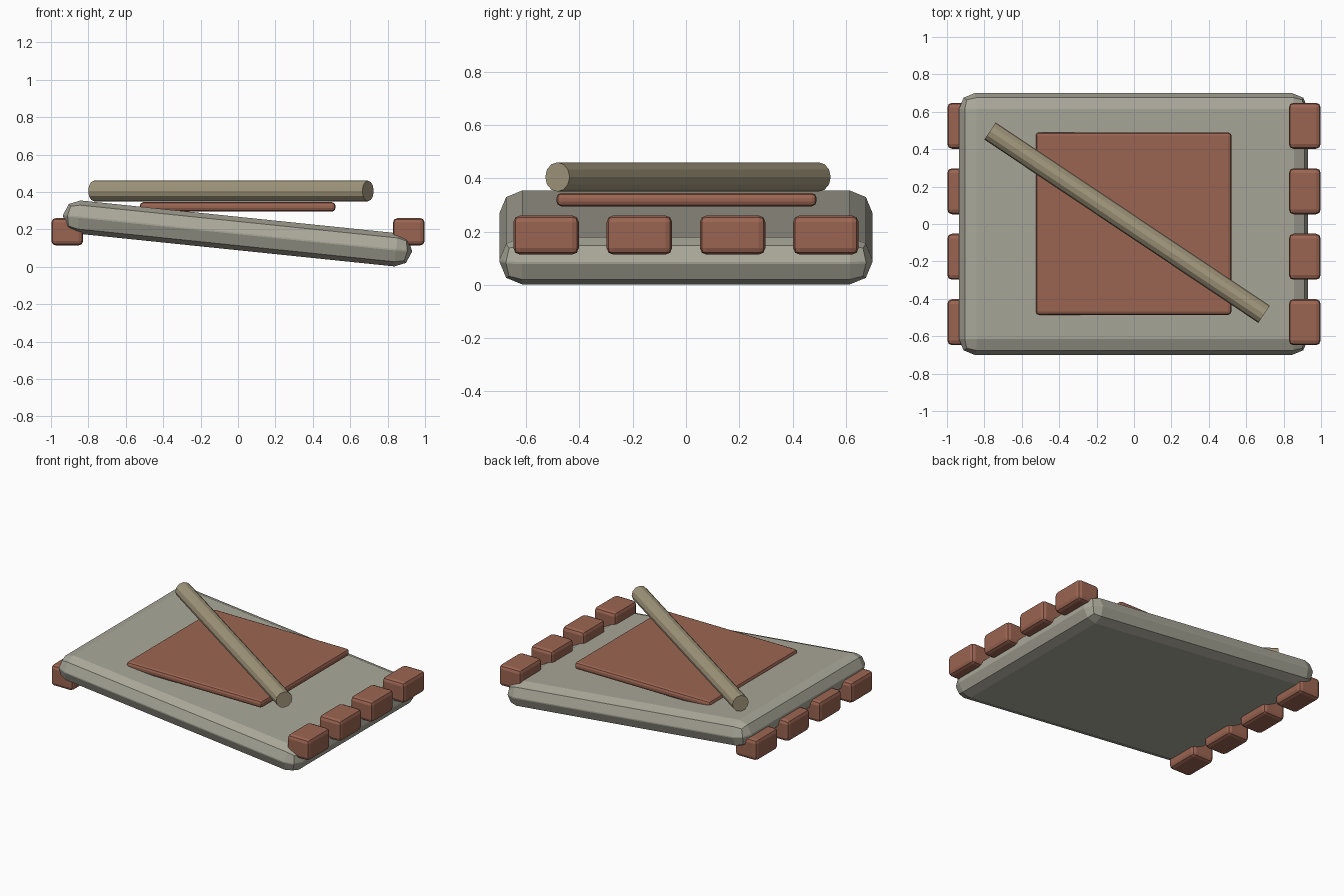
import bpy, math

if "Cube" in bpy.data.objects:
    bpy.data.objects.remove(bpy.data.objects["Cube"])


def material(name, rgb):
    m = bpy.data.materials.new(name)
    m.diffuse_color = (*rgb, 1)
    m.use_nodes = True
    m.node_tree.nodes["Principled BSDF"].inputs["Base Color"].default_value = m.diffuse_color
    return m


STONE = material("stone", (0.40, 0.39, 0.32))
CLAY = material("clay", (0.33, 0.13, 0.085))
WOOD = material("wood", (0.36, 0.31, 0.20))


def block(name, loc, size, bevel, mat, tilt=0):
    bpy.ops.mesh.primitive_cube_add(size=1, location=loc)
    o = bpy.context.object
    o.name = name
    o.scale = size
    bpy.ops.object.transform_apply(location=False, rotation=False, scale=True)
    o.rotation_euler.y = tilt
    b = o.modifiers.new("bevel", 'BEVEL')
    b.width = bevel
    b.segments = 2
    o.data.materials.append(mat)
    return o


# Tilted stone slab
block("slab", (-0.003, 0, 0.178), (1.875, 1.4, 0.178), 0.085, STONE, math.radians(5.9))

# Flat clay panel lying on the slab
block("panel", (-0.002, 0.002, 0.32), (1.046, 0.976, 0.05), 0.018, CLAY)

# Rows of bricks along both ends
for side, label in ((-1, "left"), (1, "right")):
    for i in range(4):
        block(f"{label}_brick_{i + 1}", (side * 0.913, -0.525 + 0.35 * i, 0.187),
              (0.17, 0.246, 0.147), 0.025, CLAY)

# Diagonal wooden pole across the top
x0, y0, x1, y1 = -0.77, 0.4975, 0.695, -0.4825
bpy.ops.mesh.primitive_cylinder_add(
    vertices=12, radius=0.055, depth=math.hypot(x1 - x0, y1 - y0),
    location=((x0 + x1) / 2, (y0 + y1) / 2, 0.405),
    rotation=(0, math.pi / 2, math.atan2(y1 - y0, x1 - x0)))
pole = bpy.context.object
pole.name = "pole"
pole.data.materials.append(WOOD)
